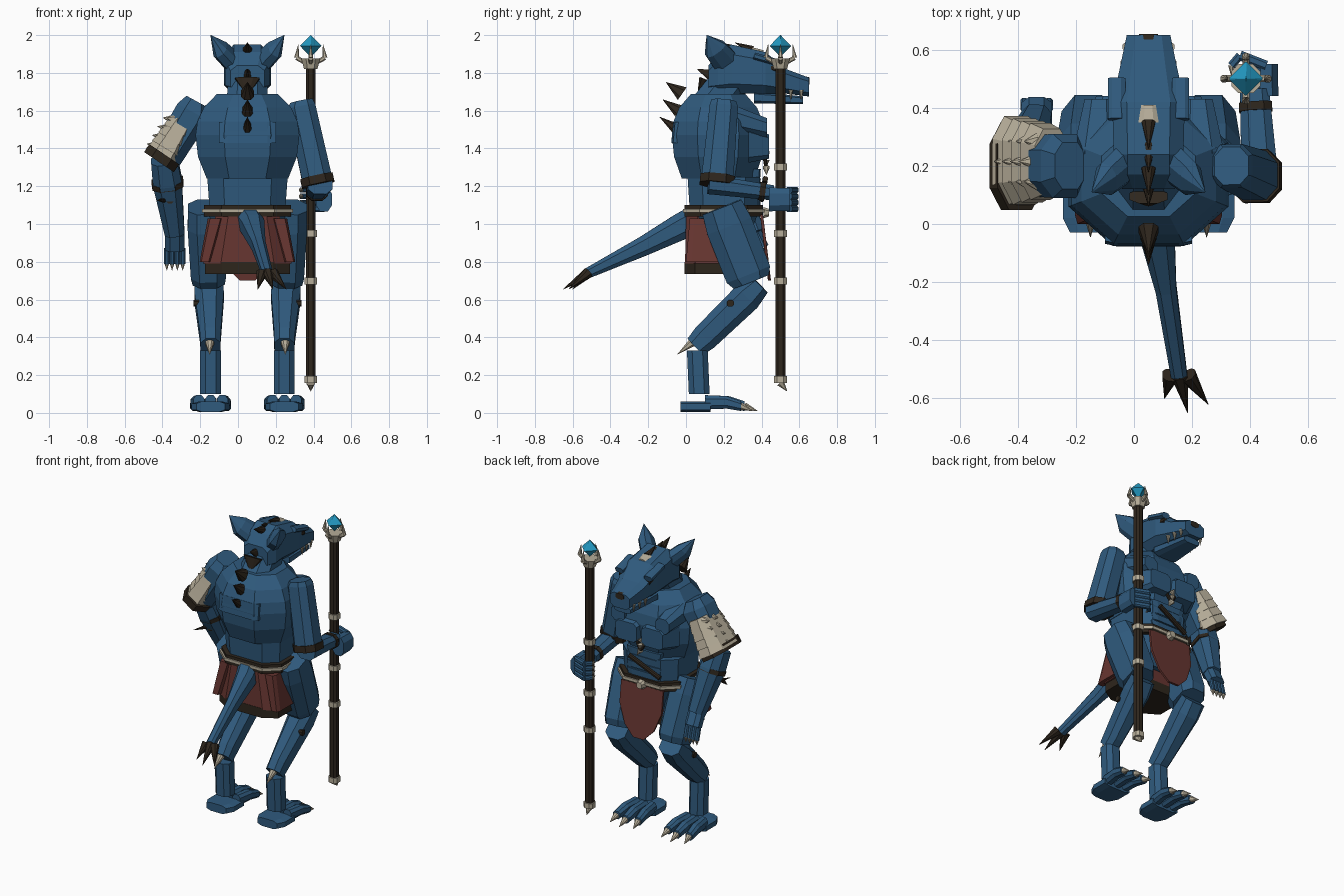
import bpy, bmesh, math
from mathutils import Vector

cube = bpy.data.objects.get("Cube")
if cube:
    bpy.data.objects.remove(cube, do_unlink=True)

def material(name, red, green, blue):
    mat = bpy.data.materials.new(name)
    mat.use_nodes = True
    color = (red, green, blue, 1)
    mat.diffuse_color = color
    mat.node_tree.nodes["Principled BSDF"].inputs["Base Color"].default_value = color
    return mat

HIDE = material("blue hide", .029, .103, .207)
DARK = material("dark leather", .027, .019, .012)
BONE = material("bone", .47, .42, .32)
RED = material("red cloth", .135, .036, .03)
GEM = material("crystal", .017, .32, .54)
UP, FORWARD, OUT = Vector((0, 0, 1)), Vector((0, 1, 0)), Vector((1, 0, 0))
MIDDLE = .05  # body centre line

def loft(name, rings, mat=HIDE, axis=None, chamfer=.5):
    """Skin a row of chamfered boxes, each given as (centre, half width, half depth)."""
    direction = (axis or rings[-1][0] - rings[0][0]).normalized()
    reference = FORWARD if abs(direction.x) > .9 else OUT
    across = (reference - direction * reference.dot(direction)).normalized()
    deep = direction.cross(across)
    bm = bmesh.new()
    loops = []
    for centre, width, depth in rings:
        loop = []
        for sx, sy in ((1, 1), (-1, 1), (-1, -1), (1, -1)):
            corners = [(sx, sy * chamfer), (sx * chamfer, sy)]
            for a, b in corners if sx == sy else reversed(corners):
                loop.append(bm.verts.new(centre + across * a * width + deep * b * depth))
        loops.append(loop)
    for low, high in zip(loops, loops[1:]):
        for i in range(len(low)):
            bm.faces.new((low[i - 1], low[i], high[i], high[i - 1]))
    bm.faces.new(loops[0])
    bm.faces.new(loops[-1])
    bmesh.ops.recalc_face_normals(bm, faces=bm.faces)
    mesh = bpy.data.meshes.new(name)
    bm.to_mesh(mesh)
    bm.free()
    mesh.materials.append(mat)
    bpy.context.collection.objects.link(bpy.data.objects.new(name, mesh))

def limb(name, start, end, thick, thin=None, mat=HIDE, deep=1, axis=None, chamfer=.5):
    thin = thin or thick
    loft(name, [(start, thick, thick * deep), (end, thin, thin * deep)], mat, axis, chamfer)

def spike(name, base, tip, radius, mat=BONE, deep=1):
    limb(name, base, tip, radius, .001, mat, deep)

def band(name, start, end, where, radius, mat=DARK, deep=1, length=.03):
    centre = start.lerp(end, where)
    half = (end - start).normalized() * length / 2
    limb(name, centre - half, centre + half, radius, mat=mat, deep=deep)

def mid(y, z):
    return Vector((MIDDLE, y, z))

# Barrel torso: two half domes of different height
chest = mid(.17, 1.47)
rings = []
for step in range(-2, 4):
    height, rise = (.37, step * .31) if step < 0 else (.27, step * .27)
    bulge = math.sqrt(1 - rise * rise)
    rings.append((chest + UP * height * rise, .275 * bulge, .245 * bulge))
loft("torso", rings, axis=UP, chamfer=.45)
waist = mid(.2, 1.07)
limb("waist", waist, waist + UP * .18, .2, .213, deep=.9, axis=UP, chamfer=.6)
limb("pelvis", waist - UP * .2, waist, .13, .22, deep=.85, axis=UP, chamfer=.6)
limb("back_plate", mid(-.045, 1.43), mid(-.035, 1.54), .15, deep=.22, axis=UP, chamfer=.7)
for i in range(4):
    fold = mid(.37, 1.1 + i * .05)
    limb("belly_fold", fold, fold + UP * .04, .12, .13, deep=.2, axis=UP, chamfer=.7)
limb("neck", mid(.12, 1.6), mid(.27, 1.8), .11, .1)

# Head
loft("head", [(mid(.12, 1.77), .09, .07), (mid(.17, 1.8), .12, .11), (mid(.24, 1.82), .12, .13),
              (mid(.42, 1.8), .125, .11), (mid(.53, 1.755), .1, .065), (mid(.65, 1.725), .075, .05)],
     axis=FORWARD, chamfer=.6)
limb("jaw", mid(.36, 1.67), mid(.62, 1.655), .09, .06, deep=.35, axis=FORWARD, chamfer=.6)
limb("nose", mid(.6, 1.77), mid(.653, 1.757), .032, mat=DARK, deep=.6, axis=FORWARD)
limb("forehead_plate", mid(.35, 1.915), mid(.41, 1.905), .035, .025, BONE, .6, FORWARD)

# Mane: low spines on the crest, a nape wedge, larger spines down the back
for i in range(3):
    crest = mid(.35 - i * .08, 1.92)
    spike("crest_spine", crest, crest + UP * .04 - FORWARD * .09, .024, DARK)
    back = mid(-.02 - i * .017, 1.69 - i * .092)
    spike("back_spine", back, back + UP * .06 - FORWARD * .085, .034 - i * .005, DARK, 1.2)
spike("nape_spine", mid(.15, 1.78), mid(.06, 1.82), .025, DARK, 1.5)
spike("nape_wedge", mid(.095, 1.77), mid(.06, 1.68), .065, DARK, .4)

for sign, side in ((-1, "right_"), (1, "left_")):
    def at(x, y, z):
        return Vector((MIDDLE + sign * x, y, z))

    # Ears, eyes and teeth
    loft(side + "ear", [(at(.08, .21, 1.86), .045, .07), (at(.145, .155, 1.925), .042, .06),
                        (at(.195, .11, 2), .001, .001)])
    limb(side + "brow", at(.11, .36, 1.89), at(.11, .5, 1.85), .03, deep=.6)
    limb(side + "eye", at(.1, .44, 1.83), at(.1, .49, 1.82), .018, mat=DARK)
    for i in range(3):
        gum = at(.09 - i * .006, .5 + i * .055, 1.71)
        spike(side + "tooth", gum, gum - UP * .055, .012)

    # Chest and shoulders
    limb(side + "pec", at(.11, .33, 1.42), at(.1, .44, 1.41), .12, .08, deep=.8, axis=FORWARD, chamfer=.7)
    loft(side + "yoke", [(at(.19, .06, 1.53), .06, .06), (at(.18, .25, 1.56), .08, .07),
                         (at(.17, .43, 1.51), .05, .05)], axis=FORWARD)

    # Leg: thigh, shin and upright ankle
    hip, knee = at(.22, .19, 1.09), at(.205, .345, .695)
    loft(side + "thigh", [(hip, .095, .11), (hip.lerp(knee, .25), .1, .125),
                          (hip.lerp(knee, .9), .093, .123), (knee, .085, .1)])
    shin_top, hock = at(.205, .39, .68), at(.195, .05, .35)
    loft(side + "shin", [(shin_top, .075, .06), (shin_top.lerp(hock, .2), .078, .08),
                         (hock.lerp(shin_top, .15), .055, .072), (hock, .053, .06)])
    stud = at(.2, .235, .58)
    limb(side + "shin_stud", stud, stud + OUT * sign * .085, .018, mat=DARK)
    spike(side + "hock_spur", at(.2, .03, .37), at(.2, -.045, .31), .022)
    limb(side + "ankle", at(.195, .06, .33), at(.195, .07, .1), .055, axis=UP)

    # Foot with three clawed toes
    heel = at(.195, -.03, .033)
    loft(side + "heel", [(heel, .075, .028), (heel + FORWARD * .05, .1, .028),
                         (heel + FORWARD * .16, .1, .028)], axis=FORWARD, chamfer=.6)
    for spread in (-1, 0, 1):
        root = at(.195 + spread * .062, .1, .056)
        reach = FORWARD * (.21 - abs(spread) * .02) + OUT * sign * spread * .02
        tip = root + reach - UP * .02
        loft(side + "toe", [(root, .029, .038), (root + reach * .6, .032, .033),
                            (tip, .026, .026)], axis=FORWARD)
        spike(side + "toe_claw", tip, tip + reach * .33 - UP * .026, .02)

    # Cloth over the hip
    cloth = at(.17, .1, 1.03)
    loft(side + "hip_cloth", [(cloth, .04, .08), (at(.225, .1, .8), .028, .1)], RED, UP, .7)

# Belt, skirt and apron
for name, lift, width, mat in (("belt", -.03, .23, DARK), ("belt_trim", -.01, .24, BONE),
                               ("belt_top", .01, .23, DARK)):
    limb(name, waist + UP * lift, waist + UP * (lift + .02), width, mat=mat, deep=.9, axis=UP, chamfer=.6)
loft("skirt", [(mid(.15, 1.04), .17, .15), (mid(.13, .79), .235, .135)], RED, UP, .6)
limb("skirt_hem", mid(.13, .8), mid(.13, .735), .224, mat=DARK, deep=.61, axis=UP, chamfer=.6)
apron = [(mid(.4 + drop * .12, 1.05 - drop), width, .008)
         for drop, width in ((0, .16), (.15, .16), (.28, .11), (.35, .04))]
loft("apron", apron, RED, UP, .9)
limb("buckle", mid(.41, 1.06), mid(.44, 1.06), .03, .02, BONE)

# Chest strap and fang pendant
limb("chest_strap", Vector((-.08, .4, 1.13)), Vector((.14, .42, 1.24)), .014, mat=DARK)
pendant = mid(.425, 1.3)
for way in (-1, 0, 1):
    if way:
        limb("neck_cord", pendant + UP * .2 + OUT * way * .12 - FORWARD * .035, pendant, .01, mat=DARK)
    spike("pendant_fang", pendant + UP * .04 * (1 - way), pendant + OUT * way * .025 - UP * .04 * way, .018)

# Tail with forked tip
tail_end = Vector((.155, -.52, .74))
loft("tail", [(mid(.06, 1.03), .065, .075), (Vector((.08, -.03, .985)), .06, .07),
              (Vector((.11, -.22, .885)), .036, .052), (tail_end, .028, .028)])
for side_reach, back_reach in ((-.05, .08), (.03, .13), (.1, .1)):
    root = tail_end + OUT * (side_reach - .025) * .4
    spike("tail_barb", root, tail_end + OUT * side_reach - FORWARD * back_reach - UP * .085, .028, DARK)

# Right arm, hanging, with layered bone guard
shoulder, elbow = Vector((-.22, .2, 1.62)), Vector((-.39, .2, 1.34))
loft("right_upper_arm", [(shoulder + UP * .03, .06, .08), (shoulder.lerp(elbow, .1), .095, .11),
                         (elbow, .085, .1)])
for i in range(4):
    top = shoulder.lerp(elbow, .24 + i * .165) + FORWARD * .015 - OUT * .022
    bottom = top + (elbow - shoulder) * .23
    size = .08 + i * .005
    limb("right_guard_plate", top, bottom, size * .85, size, BONE, 1.65)
    for way in (-1, 0, 1):
        root = top - OUT * .055 + FORWARD * way * .07
        spike("right_guard_spike", root, root - OUT * (.06 - abs(way) * .02) + UP * .01, .028)
band("right_arm_band", shoulder, elbow - OUT * .02, .97, .095, deep=1.6, length=.05)
wrist = Vector((-.335, .36, .95))
loft("right_forearm", [(elbow, .07, .08), (elbow.lerp(wrist, .3), .077, .085), (wrist, .052, .055)])
band("right_forearm_band", elbow, wrist, .32, .083)
spur = elbow.lerp(wrist, .55)
spike("right_elbow_spur", spur, spur - OUT * .07 - FORWARD * .16, .022, DARK)
limb("right_forearm_stud", spur, spur - FORWARD * .08, .018, mat=DARK)
palm = wrist + FORWARD * .04 - UP * .08
limb("right_hand", wrist, palm, .052, deep=.8)
for i in range(4):
    knuckle = palm + OUT * (i - 1.5) * .028
    tip = knuckle + FORWARD * .02 - UP * .08
    limb("right_finger", knuckle, tip, .014)
    spike("right_claw", tip, tip - UP * .035, .012)

# Left arm, bent forward to hold the staff
shoulder, elbow = Vector((.335, .2, 1.62)), Vector((.42, .165, 1.23))
loft("left_upper_arm", [(shoulder + UP * .03, .06, .065), (shoulder, .075, .075), (elbow, .08, .085)])
band("left_arm_band", shoulder, elbow, 1, .087, deep=1.05, length=.045)
elbow, wrist = Vector((.435, .12, 1.21)), Vector((.415, .46, 1.165))
limb("left_forearm", elbow, wrist, .065, .05, deep=.8)
band("left_forearm_band", elbow, wrist, .83, .057, deep=.85)
palm = Vector((.455, .5, 1.13))
limb("left_hand", palm - FORWARD * .06, palm + FORWARD * .05, .042, .04, deep=1.5, axis=FORWARD)
for i in range(4):
    knuckle = palm + FORWARD * .045 + UP * (i - 1.5) * .033
    bend = knuckle - OUT * .09 + FORWARD * .035
    tip = bend - OUT * .03 - FORWARD * .035
    limb("left_finger", knuckle, bend, .017)
    limb("left_fingertip", bend, tip, .014)
    spike("left_claw", tip, tip - FORWARD * .035, .011)

# Staff with bone rings, prongs and crystal
foot, head = Vector((.385, .5, .16)), Vector((.385, .5, 1.84))
limb("staff", foot, head, .026, mat=DARK)
for where in (.01, .32, .47, .68):
    band("staff_ring", foot, head, where, .034, BONE, length=.036)
spike("staff_foot", foot, foot + FORWARD * .035 - UP * .045, .022)
limb("staff_head", head - UP * .02, head + UP * .035, .035, .05, BONE)
for lean in (OUT, FORWARD, -OUT, -FORWARD):
    claw = head + lean * .075 + UP * .04
    limb("staff_prong", head + lean * .03 + UP * .015, claw, .012, mat=BONE)
    spike("staff_prong_tip", claw, claw + UP * .07 - lean * .01, .013)
crystal = head + UP * .103
loft("crystal", [(crystal - UP * .058, .001, .001), (crystal, .057, .057),
                 (crystal + UP * .057, .001, .001)], GEM, chamfer=.05)
